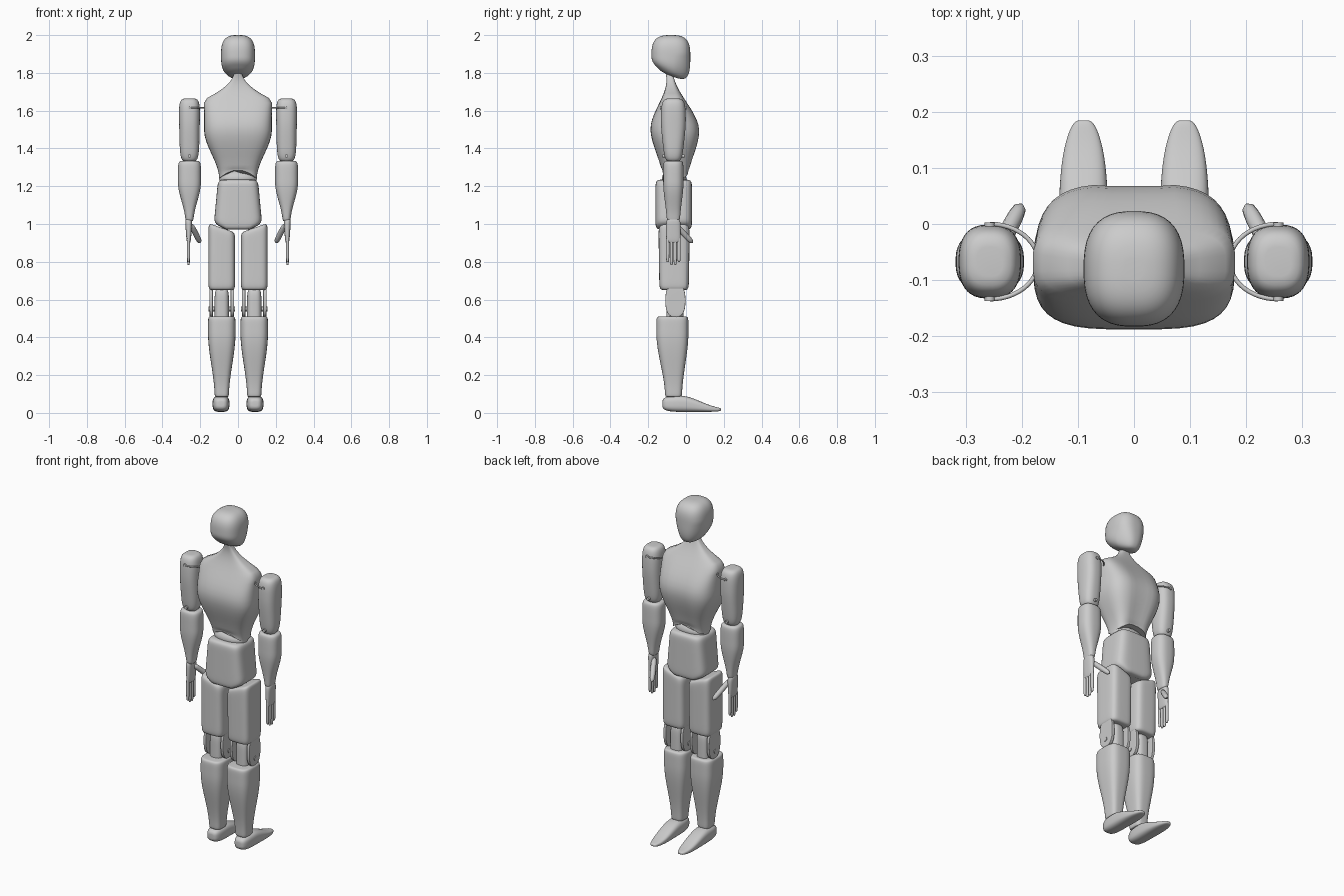
import bpy, bmesh, math
from mathutils import Vector

cube = bpy.data.objects.get("Cube")
if cube:
    bpy.data.objects.remove(cube, do_unlink=True)

grey = bpy.data.materials.new("light_grey")
grey.use_nodes = True
grey.diffuse_color = (0.6, 0.6, 0.6, 1)
shader = grey.node_tree.nodes["Principled BSDF"]
shader.inputs["Base Color"].default_value = grey.diffuse_color


def clamp(value):
    return max(0, min(1, value))


def ease(value):
    value = clamp(value)
    return value * value * (3 - 2 * value)


def cap(t, power):
    """Rounds both ends of a part; a higher power gives a boxier end."""
    return (1 - abs(2 * t - 1) ** power) ** (1 / power)


def signed_power(value, power):
    return math.copysign(abs(value) ** power, value)


def link(name, data):
    data.materials.append(grey)
    obj = bpy.data.objects.new(name, data)
    bpy.context.collection.objects.link(obj)


def loft(name, start, end, section, boxiness=2.6, axis="z", warp=None, steps=30, segments=40):
    """Skin superellipses along an axis; section(t) gives centre and half sizes."""
    bm = bmesh.new()
    rings = []
    for step in range(steps + 1):
        t = (1 - math.cos(math.pi * step / steps)) / 2
        t = max(0.001, min(0.999, t))
        along = start + (end - start) * t
        centre_a, centre_b, half_a, half_b = section(t)
        ring = []
        for i in range(segments):
            angle = math.tau * (i + 0.5) / segments
            a = centre_a + half_a * signed_power(math.cos(angle), 2 / boxiness)
            b = centre_b + half_b * signed_power(math.sin(angle), 2 / boxiness)
            point = {"x": (along, a, b), "y": (a, along, b), "z": (a, b, along)}[axis]
            ring.append(bm.verts.new(warp(*point) if warp else point))
        rings.append(ring)
    for low, high in zip(rings, rings[1:]):
        for i in range(segments):
            bm.faces.new((low[i - 1], low[i], high[i], high[i - 1]))
    bm.faces.new(rings[0])
    bm.faces.new(rings[-1])
    bmesh.ops.recalc_face_normals(bm, faces=bm.faces)
    for face in bm.faces:
        face.smooth = True
    mesh = bpy.data.meshes.new(name)
    bm.to_mesh(mesh)
    bm.free()
    mesh.set_sharp_from_angle(angle=math.radians(50))
    link(name, mesh)


def tube(name, points, radius):
    """Round curve through the points; radius(t) gives its thickness."""
    curve = bpy.data.curves.new(name, "CURVE")
    curve.dimensions = "3D"
    curve.bevel_depth = 1
    curve.use_fill_caps = True
    spline = curve.splines.new("POLY")
    spline.points.add(len(points) - 1)
    for i, (target, point) in enumerate(zip(spline.points, points)):
        target.co = (*point, 1)
        target.radius = radius(i / (len(points) - 1))
    link(name, curve)


def pin(name, centre, direction, half_length, radius):
    offset = Vector(direction) * half_length
    tube(name, [Vector(centre) - offset, Vector(centre) + offset], lambda t: radius)


# Head: sloping jaw line and narrow chin
def head_section(t):
    size = cap(t, 3)
    return 0, -0.08, 0.09 * size, 0.103 * size


def head_warp(x, y, z):
    low = clamp((1.9 - z) / 0.1)
    front = clamp((y + 0.07) / 0.1)
    return x * (1 - 0.45 * front * low), y, z - 0.4 * low * (y + 0.07)


loft("head", 1.78, 2, head_section, warp=head_warp)


# Torso: broad chest, concave shoulder slope into the neck, arched lower edge
def torso_section(t):
    body = 0.1 + 0.08 * ease(t * 2.2)
    neck = 0.02 + 2.3 * (1 - t) ** 2
    chest = 0.07 + 0.06 * ease(t * 2.2)
    depth = chest + (0.02 - chest) * ease((t - 0.45) / 0.5)
    return 0, -0.055 - 0.035 * t ** 3, min(body, neck), depth


def torso_warp(x, y, z):
    front = clamp((y + 0.05) / 0.12)
    cleft = 0.014 * math.exp(-(x / 0.04) ** 2) * front * clamp((1.7 - z) / 0.1)
    arch = 0.045 * clamp((1.3 - z) / 0.06) * clamp(1 - (x / 0.1) ** 2)
    return x * (1 - 0.1 * front), y - cleft, z + arch


def waist_section(t):
    return 0, -0.063, 0.1 * cap(t, 2), 0.065 * cap(t, 2)


loft("torso", 1.24, 1.81, torso_section, 3.6, warp=torso_warp)
loft("waist_ball", 1.19, 1.29, waist_section, 2.2)


# Pelvis: slightly flared, with a V-shaped underside
def pelvis_section(t):
    size = cap(t, 10)
    return 0, -0.065, (0.128 - 0.022 * t) * size, 0.097 * size


def pelvis_warp(x, y, z):
    return x, y, z + 0.45 * max(0, abs(x) - 0.06) * clamp((1.23 - z) / 0.25)


loft("pelvis", 0.97, 1.235, pelvis_section, 4.5, warp=pelvis_warp)

LEG_X, LEG_Y = 0.086, -0.063
ARM_X, ARM_Y = 0.257, -0.067

for side, s in (("left", 1), ("right", -1)):
    leg, arm = s * LEG_X, s * ARM_X

    # Thigh: boxy, with a top that rises outwards
    def thigh_section(t):
        size = cap(t, 12)
        return leg, LEG_Y, 0.071 * size, (0.078 + 0.005 * t) * size

    def thigh_warp(x, y, z):
        return x, y, z + 0.35 * (abs(x) - LEG_X) * clamp((z - 0.85) / 0.1)

    pin(side + "_hip_pin", (s * 0.07, LEG_Y, 0.98), (0, 0, 1), 0.04, 0.018)
    loft(side + "_thigh", 0.65, 0.98, thigh_section, 4.5, warp=thigh_warp)

    # Knee: two fork plates around a rounded knob
    def fork_section(t):
        size = cap(t, 9)
        return -0.056, 0.595, 0.053 * size, 0.088 * size

    def knob_section(t):
        size = cap(t, 5)
        return leg, -0.058, 0.038 * size, 0.046 * size

    for label, gap in (("outer", 0.056), ("inner", -0.056)):
        plate = leg + s * gap
        loft(f"{side}_{label}_knee_fork", plate - 0.01, plate + 0.01, fork_section, axis="x")
    pin(side + "_knee_pin", (leg, -0.056, 0.55), (1, 0, 0), 0.07, 0.012)
    loft(side + "_knee_knob", 0.44, 0.66, knob_section, 3)

    # Shin: calf tapering to the ankle
    def shin_section(t):
        size, calf = cap(t, 20), ease(t / 0.8)
        return leg, -0.066 - 0.006 * calf, (0.038 + 0.035 * calf) * size, (0.045 + 0.04 * calf) * size

    loft(side + "_shin", 0.085, 0.51, shin_section, 3.4)

    # Foot: high heel block sloping to a narrow toe
    def foot_section(t):
        half_height = 0.043 - 0.03 * ease((t - 0.3) / 0.7)
        size = cap(t, 4)
        return s * 0.09, 0.005 + half_height, 0.045 * size * (1 - 0.4 * t ** 4), half_height * size

    loft(side + "_foot", -0.125, 0.185, foot_section, 3, axis="y")

    # Upper arm with its shoulder pin and wire loop
    def upper_arm_section(t):
        size = cap(t, 5)
        return arm, ARM_Y, (0.05 + 0.008 * t) * size, (0.05 + 0.016 * ease(t * 1.5)) * size

    shoulder = Vector((arm, ARM_Y, 1.615))
    loft(side + "_upper_arm", 1.33, 1.665, upper_arm_section)
    pin(side + "_shoulder_pin", shoulder, (0, 1, 0), 0.07, 0.009)
    angles = [math.pi * i / 24 for i in range(25)]
    tube(side + "_shoulder_loop",
         [shoulder + Vector((-s * 0.086 * math.sin(a), 0.067 * math.cos(a), 0)) for a in angles],
         lambda t: 0.004)

    # Forearm, tapering to the wrist
    def forearm_section(t):
        size, swell = cap(t, 10), ease(t / 0.65)
        return arm, ARM_Y, (0.022 + 0.039 * swell) * size, (0.036 + 0.018 * swell) * size

    pin(side + "_elbow_pin", (arm, ARM_Y, 1.36), (0, 1, 0), 0.058, 0.009)
    pin(side + "_elbow_core", (arm, ARM_Y, 1.33), (0, 0, 1), 0.03, 0.035)
    loft(side + "_forearm", 1.015, 1.335, forearm_section)

    # Hand: flat palm, four fingers, thumb reaching forward and inward
    def palm_section(t):
        size = cap(t, 5)
        return arm + s * 0.004, ARM_Y, (0.011 + 0.009 * t) * size, 0.038 * size

    loft(side + "_palm", 0.9, 1.03, palm_section)
    for finger in range(4):
        def finger_section(t):
            size = cap(t, 4)
            return arm + s * 0.005, ARM_Y + 0.02 * (finger - 1.5), 0.008 * size, 0.009 * size

        tip = 0.78 + 0.008 * abs(finger - 1.5) ** 2
        loft(f"{side}_finger_{finger + 1}", tip, 0.94, finger_section, 2.2, segments=16)
    root, end = Vector((s * 0.25, -0.06, 1)), Vector((s * 0.2, 0.035, 0.9))
    tube(side + "_thumb", [root.lerp(end, i / 12) for i in range(13)],
         lambda t: 0.002 + 0.013 * cap(t, 3))
